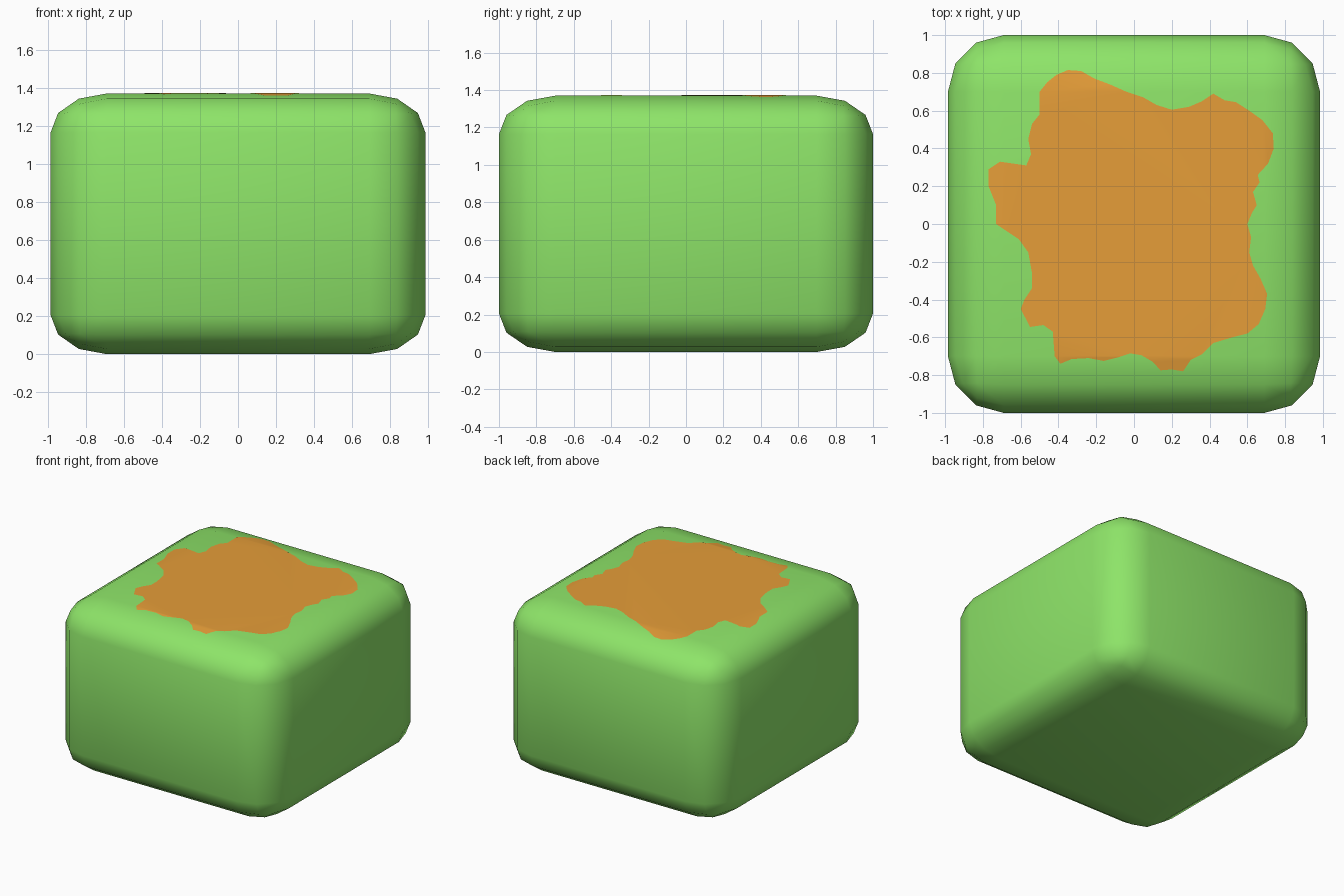
import bpy, bmesh

if "Cube" in bpy.data.objects:
    bpy.data.objects.remove(bpy.data.objects["Cube"])

def material(name, rgb):
    m = bpy.data.materials.new(name)
    m.diffuse_color = (*rgb, 1)
    m.use_nodes = True
    m.node_tree.nodes["Principled BSDF"].inputs["Base Color"].default_value = m.diffuse_color
    return m

green = material("grass_green", (0.27, 0.78, 0.14))
orange = material("earth_orange", (0.79, 0.34, 0.04))
SCALE = (0.985, 1.0, 0.685)

def add_object(name, bm, mat):
    mesh = bpy.data.meshes.new(name)
    bm.to_mesh(mesh)
    bm.free()
    mesh.materials.append(mat)
    ob = bpy.data.objects.new(name, mesh)
    bpy.context.collection.objects.link(ob)
    return ob

def rounded_block(name, mat):
    bm = bmesh.new()
    bmesh.ops.create_cube(bm, size=2)
    bmesh.ops.bevel(bm, geom=bm.edges[:], offset=0.3, segments=3,
                    profile=0.5, affect='EDGES', clamp_overlap=True)
    bmesh.ops.scale(bm, vec=SCALE, verts=bm.verts)
    bmesh.ops.translate(bm, vec=(0, 0, SCALE[2]), verts=bm.verts)
    for f in bm.faces:
        f.smooth = True
    return add_object(name, bm, mat)

# rounded block body
rounded_block("block_body", green)

# ragged outline of the painted top patch, seen from above
outline = [
    (-.50, .70), (-.46, .75), (-.41, .79), (-.35, .815), (-.28, .81), (-.21, .77),
    (-.13, .74), (-.04, .70), (.05, .67), (.12, .63), (.20, .605), (.29, .62),
    (.36, .65), (.42, .69), (.48, .655), (.54, .645), (.61, .60), (.68, .55),
    (.735, .48), (.74, .40), (.71, .32), (.655, .26), (.665, .22), (.63, .17),
    (.65, .10), (.625, .06), (.60, 0), (.62, -.07), (.61, -.15), (.63, -.22),
    (.67, -.29), (.705, -.37), (.695, -.45), (.66, -.53), (.60, -.58), (.52, -.60),
    (.42, -.63), (.36, -.69), (.30, -.72), (.26, -.78), (.20, -.77), (.14, -.775),
    (.10, -.73), (.04, -.695), (-.02, -.685), (-.08, -.705), (-.16, -.725),
    (-.24, -.71), (-.33, -.715), (-.39, -.74), (-.42, -.70), (-.43, -.57),
    (-.48, -.535), (-.55, -.545), (-.60, -.45), (-.58, -.40), (-.54, -.34),
    (-.54, -.26), (-.56, -.15), (-.61, -.08), (-.67, -.04), (-.73, 0), (-.73, .10),
    (-.77, .20), (-.77, .29), (-.71, .33), (-.57, .31), (-.545, .37), (-.56, .45),
    (-.54, .53), (-.50, .58)]

# prism that trims a copy of the block to the outline
bm = bmesh.new()
face = bm.faces.new([bm.verts.new((x, y, 1.2)) for x, y in outline])
ext = bmesh.ops.extrude_face_region(bm, geom=[face])
bmesh.ops.translate(bm, vec=(0, 0, 0.6),
                    verts=[v for v in ext["geom"] if isinstance(v, bmesh.types.BMVert)])
bmesh.ops.recalc_face_normals(bm, faces=bm.faces)
cutter = add_object("patch_cutter", bm, orange)
cutter.hide_render = True

# patch that follows the rounded top surface
patch = rounded_block("top_patch", orange)
mod = patch.modifiers.new("trim", 'BOOLEAN')
mod.operation = 'INTERSECT'
mod.solver = 'EXACT'
mod.object = cutter
bpy.context.view_layer.objects.active = patch
bpy.ops.object.modifier_apply(modifier=mod.name)
bpy.data.objects.remove(cutter)

# keep only the upper skin, lifted slightly off the body
bm = bmesh.new()
bm.from_mesh(patch.data)
bm.normal_update()
bmesh.ops.delete(bm, geom=[f for f in bm.faces if f.normal.z < 0.3], context='FACES')
bmesh.ops.translate(bm, vec=(0, 0, 0.003), verts=bm.verts)
for f in bm.faces:
    f.material_index = 0
    f.smooth = True
bm.to_mesh(patch.data)
bm.free()
